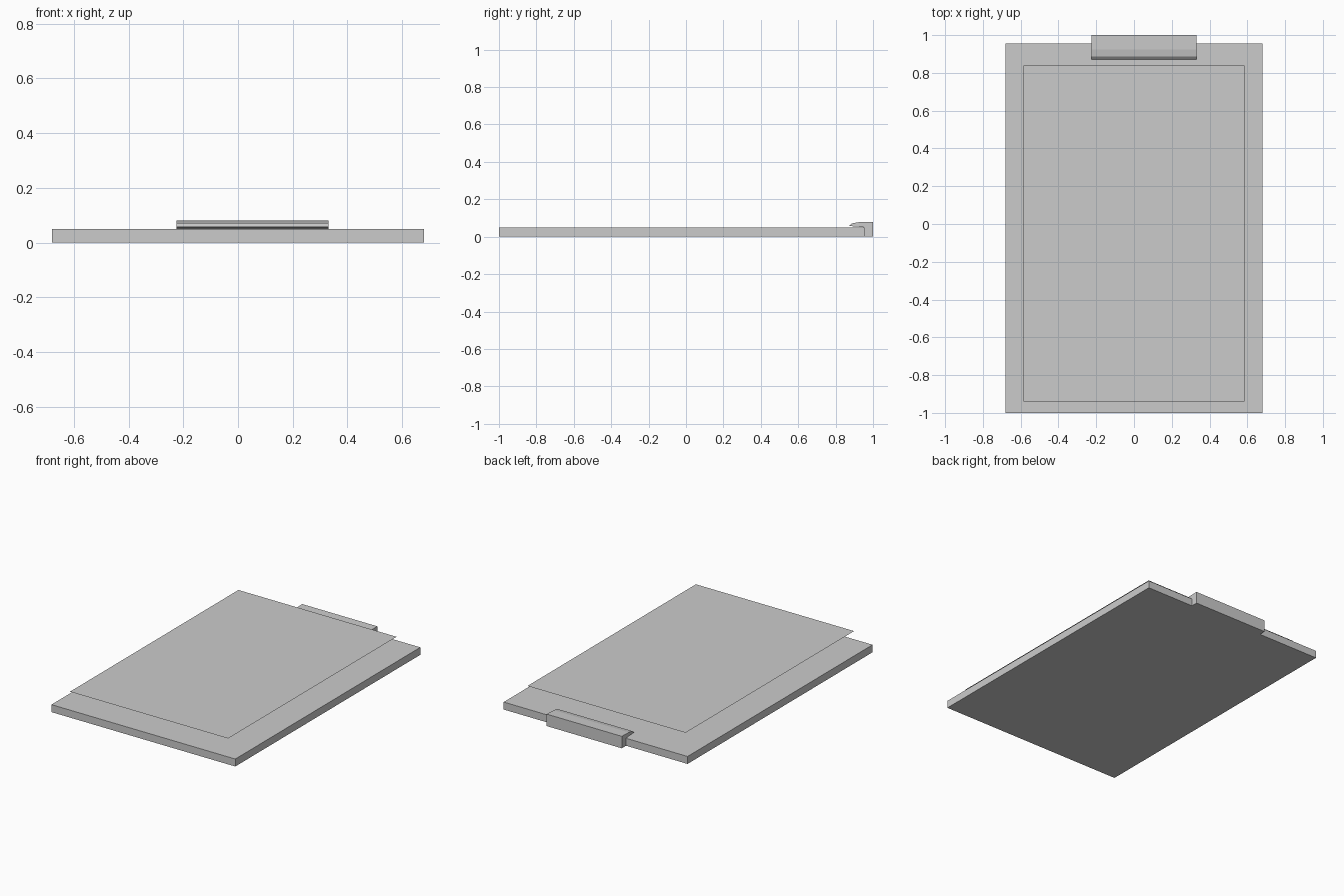
import bpy

if "Cube" in bpy.data.objects:
    bpy.data.objects.remove(bpy.data.objects["Cube"])

# One flat grey for the whole model
grey = bpy.data.materials.new("light_grey")
grey.diffuse_color = (0.6, 0.6, 0.6, 1.0)
grey.use_nodes = True
grey.node_tree.nodes["Principled BSDF"].inputs["Base Color"].default_value = grey.diffuse_color


def make(name, verts, faces):
    mesh = bpy.data.meshes.new(name)
    mesh.from_pydata(verts, [], faces)
    mesh.materials.append(grey)
    obj = bpy.data.objects.new(name, mesh)
    bpy.context.collection.objects.link(obj)
    return obj


def extrude_x(name, profile, x0, x1):
    """Sweep a counter-clockwise (y, z) profile along x into a closed solid."""
    n = len(profile)
    verts = [(x, y, z) for x in (x0, x1) for y, z in profile]
    faces = [(i, i + n, (i + 1) % n + n, (i + 1) % n)[::-1] for i in range(n)]
    faces += [tuple(reversed(range(n))), tuple(range(n, 2 * n))]
    return make(name, verts, faces)


# Board
extrude_x("board", [(-1, 0), (0.955, 0), (0.955, 0.05), (-1, 0.05)], -0.68, 0.68)

# Clip hooked over the back edge, with a rounded front lip
extrude_x("clip", [(0.955, 0), (1.0, 0), (1.0, 0.08), (0.925, 0.078),
                   (0.886, 0.071), (0.871, 0.057), (0.91, 0.055), (0.955, 0.05)],
          -0.225, 0.33)

# Paper sheet: a single flat face held above the board
make("paper",
     [(-0.585, -0.94, 0.139), (0.585, -0.94, 0.139),
      (0.585, 0.84, 0.139), (-0.585, 0.84, 0.139)],
     [(0, 1, 2, 3)])
